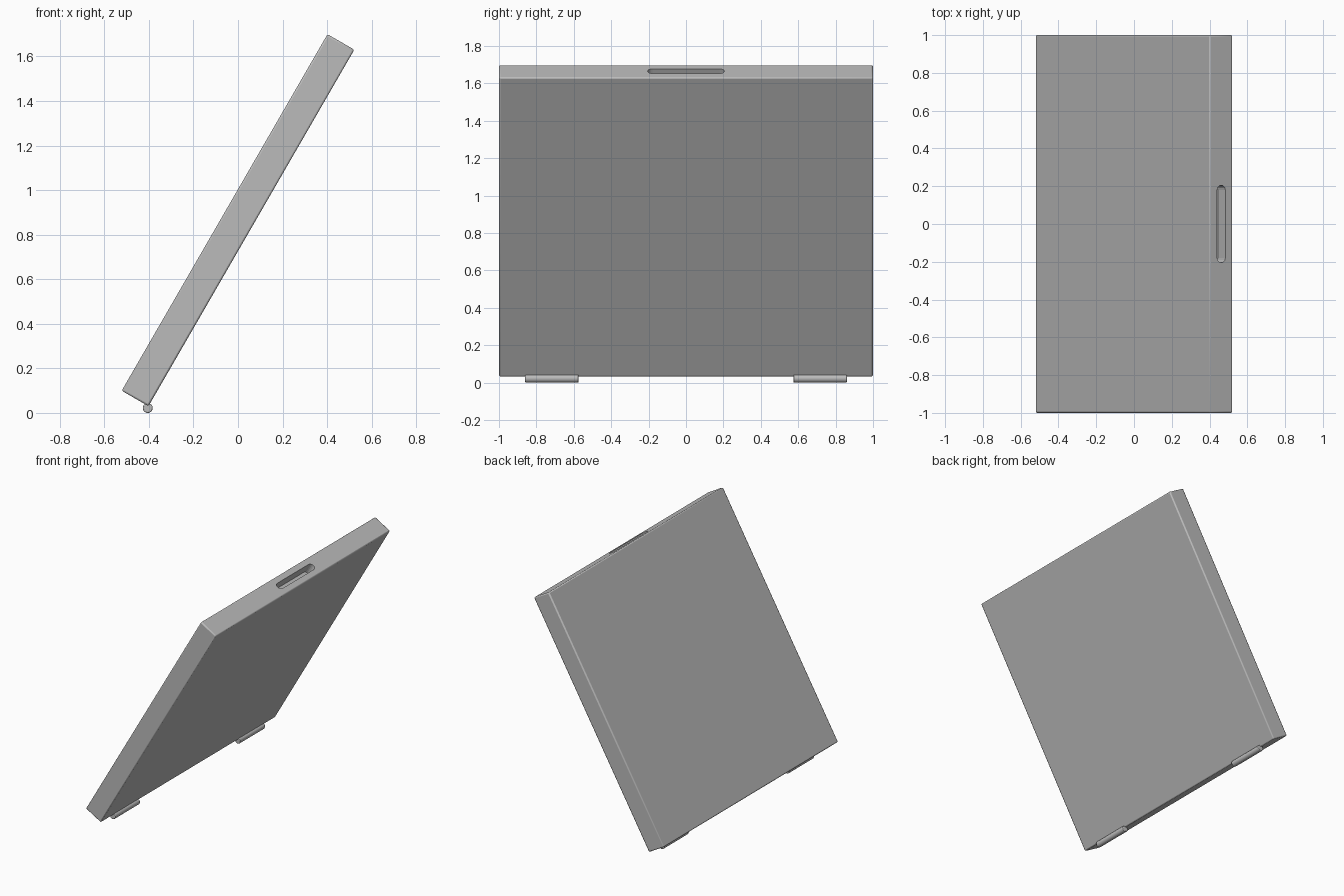
import bpy
from math import radians, sin, cos, pi
from mathutils import Matrix, Vector

cube = bpy.data.objects.get("Cube")
if cube:
    bpy.data.objects.remove(cube, do_unlink=True)

LENGTH, THICK, TILT = 1.848, 0.139, radians(60)
SLOT_LEN, SLOT_WIDTH, SLOT_DEPTH = 0.41, 0.05, 0.08

grey = bpy.data.materials.new("mid_grey")
grey.use_nodes = True
grey.diffuse_color = (0.5, 0.5, 0.5, 1)
grey.node_tree.nodes["Principled BSDF"].inputs["Base Color"].default_value = (0.5, 0.5, 0.5, 1)


def finish(obj, name):
    obj.name = obj.data.name = name
    obj.data.materials.clear()
    obj.data.materials.append(grey)
    return obj


def bevel(obj, width, segments):
    mod = obj.modifiers.new("soft_edges", "BEVEL")
    mod.width, mod.segments = width, segments
    mod.limit_method = "ANGLE"


def smooth(obj):
    bpy.ops.object.select_all(action="DESELECT")
    obj.select_set(True)
    bpy.context.view_layer.objects.active = obj
    bpy.ops.object.shade_smooth_by_angle(angle=radians(35))


def prism(name, outline, bottom, top):
    """Extrude a flat outline along local z."""
    n = len(outline)
    verts = [(x, y, z) for z in (bottom, top) for x, y in outline]
    faces = [list(range(n))[::-1], list(range(n, 2 * n))]
    faces += [[i, (i + 1) % n, (i + 1) % n + n, i + n] for i in range(n)]
    mesh = bpy.data.meshes.new(name)
    mesh.from_pydata(verts, [], faces)
    obj = bpy.data.objects.new(name, mesh)
    bpy.context.collection.objects.link(obj)
    return finish(obj, name)


# Leaning frame: local z runs up the panel, local x through its thickness
lean = Matrix.Translation((0, 0, 0.865)) @ Matrix.Rotation(pi / 2 - TILT, 4, "Y")

# Tilted panel with softened edges
hx = THICK / 2
panel = prism("panel", [(-hx, -1), (hx, -1), (hx, 1), (-hx, 1)], -LENGTH / 2, LENGTH / 2)
panel.matrix_world = lean
bevel(panel, 0.008, 2)

# Round-ended finger slot in the upper edge
r = SLOT_WIDTH / 2
half = SLOT_LEN / 2 - r
outline = []
for side in (1, -1):
    for i in range(9):
        a = pi * i / 8
        outline.append((side * r * cos(a), side * (half + r * sin(a))))
cutter = prism("slot_cutter", outline, LENGTH / 2 - SLOT_DEPTH, LENGTH / 2 + 0.1)
cutter.matrix_world = lean
cutter.hide_render = True
cutter.hide_set(True)
cut = panel.modifiers.new("finger_slot", "BOOLEAN")
cut.operation, cut.solver, cut.object = "DIFFERENCE", "EXACT", cutter
smooth(panel)

# Hinge barrels under the lower edge
for name, side in (("front_hinge", -1), ("back_hinge", 1)):
    bpy.ops.mesh.primitive_cylinder_add(vertices=32, radius=0.022, depth=0.285,
                                        location=(-0.405, side * 0.717, 0.022),
                                        rotation=(pi / 2, 0, 0))
    hinge = finish(bpy.context.object, name)
    bevel(hinge, 0.004, 2)
    smooth(hinge)
